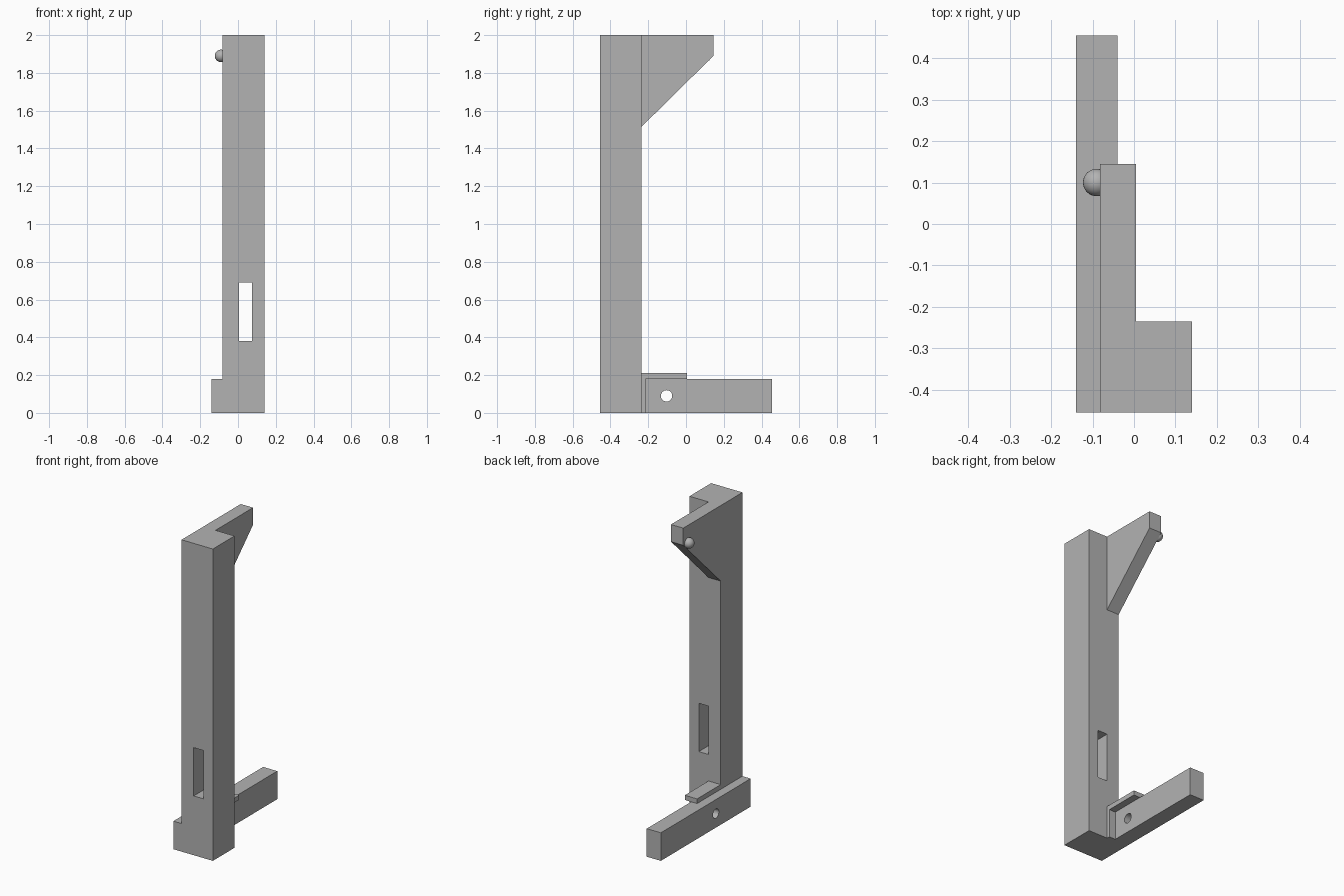
import bpy
import bmesh
from math import radians

cube = bpy.data.objects.get("Cube")
if cube:
    bpy.data.objects.remove(cube, do_unlink=True)

grey = bpy.data.materials.new("plain grey")
grey.use_nodes = True
grey.diffuse_color = (0.45, 0.45, 0.45, 1)
grey.node_tree.nodes["Principled BSDF"].inputs["Base Color"].default_value = grey.diffuse_color


def extrude_side(name, x0, x1, profile):
    """Extrude a (y, z) outline from x0 to x1."""
    bm = bmesh.new()
    face = bm.faces.new([bm.verts.new((x0, y, z)) for y, z in profile])
    new = bmesh.ops.extrude_face_region(bm, geom=[face])["geom"]
    verts = [v for v in new if isinstance(v, bmesh.types.BMVert)]
    bmesh.ops.translate(bm, vec=(x1 - x0, 0, 0), verts=verts)
    bmesh.ops.recalc_face_normals(bm, faces=bm.faces)
    mesh = bpy.data.meshes.new(name)
    bm.to_mesh(mesh)
    bm.free()
    mesh.materials.append(grey)
    obj = bpy.data.objects.new(name, mesh)
    bpy.context.collection.objects.link(obj)
    return obj


def box(name, x0, x1, y0, y1, z0, z1):
    return extrude_side(name, x0, x1, [(y0, z0), (y1, z0), (y1, z1), (y0, z1)])


def combine(target, other, operation):
    """Apply a boolean and discard the second object."""
    other.hide_render = True
    mod = target.modifiers.new(operation.lower(), "BOOLEAN")
    mod.operation = operation
    mod.solver = "EXACT"
    mod.object = other
    bpy.context.view_layer.objects.active = target
    bpy.ops.object.modifier_apply(modifier=mod.name)
    bpy.data.objects.remove(other, do_unlink=True)


END = 0.455          # half length of the foot rail
BACK = -0.235        # back face of the post
SIDE, INNER = -0.082, 0.005   # width shared by the arm and angle plate

# Upright post with a slot cut through it
frame = box("post_and_foot", SIDE, 0.14, -END, BACK, 0, 2)
combine(frame, box("slot_cutter", 0.004, 0.074, -0.6, 0, 0.38, 0.69), "DIFFERENCE")

# Tapered arm at the top
arm = extrude_side("top_arm", SIDE, INNER,
                   [(-0.3, 2), (0.145, 2), (0.145, 1.89), (BACK, 1.515), (-0.3, 1.515)])
combine(frame, arm, "UNION")

# Foot rail with a round hole through it
rail = box("foot_rail", -0.14, -0.04, -END, END, 0, 0.18)
bpy.ops.mesh.primitive_cylinder_add(vertices=32, radius=0.03, depth=0.4,
                                    location=(-0.09, -0.103, 0.09),
                                    rotation=(0, radians(90), 0))
combine(rail, bpy.context.object, "DIFFERENCE")
combine(frame, rail, "UNION")

# Angle plate joining the post and the rail
extrude_side("angle_plate", SIDE, INNER,
             [(BACK, 0), (-0.215, 0), (-0.215, 0.18), (0.005, 0.18),
              (0.005, 0.21), (BACK, 0.21)])

# Round knob on the arm
bpy.ops.mesh.primitive_uv_sphere_add(segments=32, ring_count=16, radius=0.033,
                                     location=(-0.09, 0.1, 1.89))
knob = bpy.context.object
knob.name = "arm_knob"
knob.data.materials.append(grey)
bpy.ops.object.shade_smooth()
